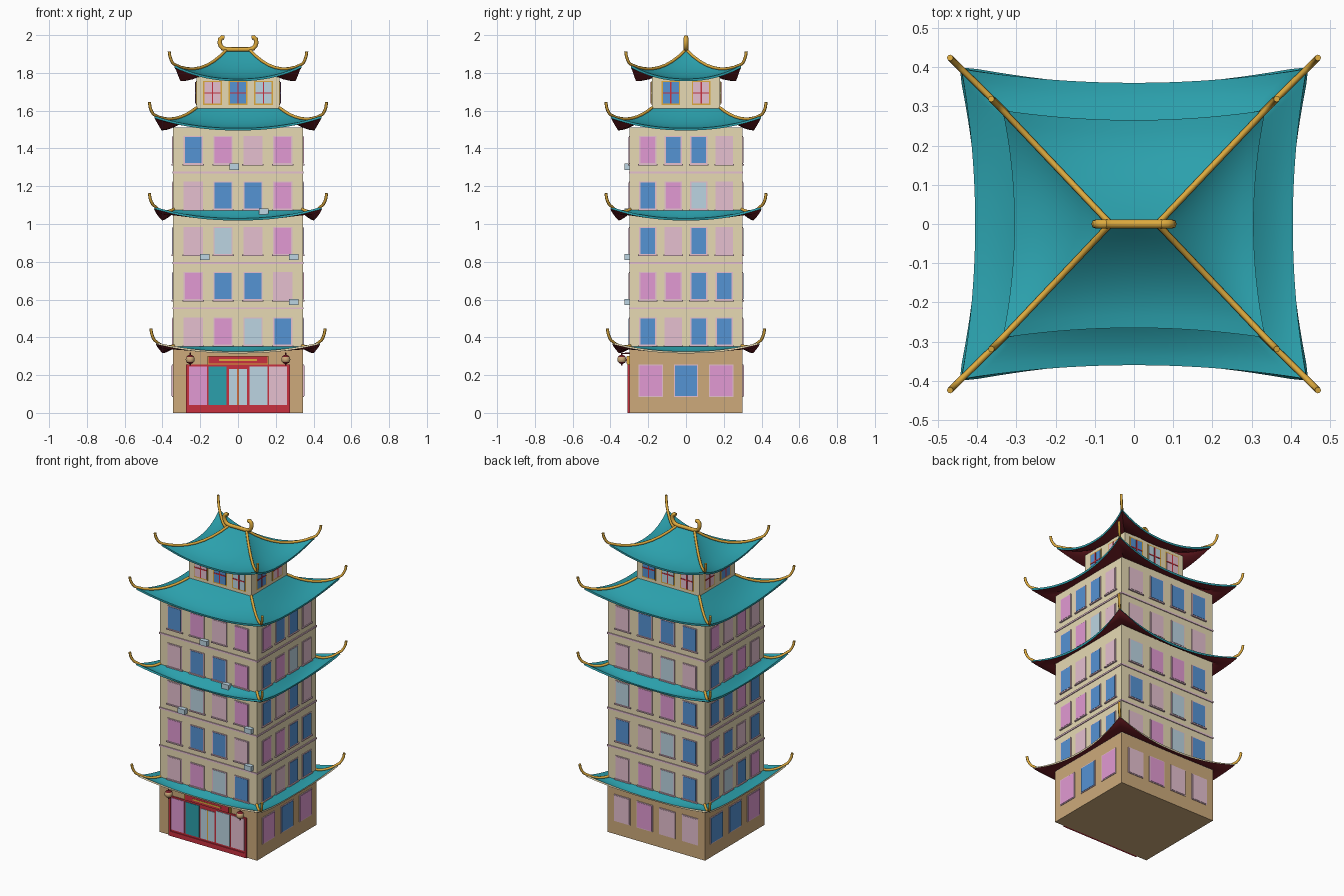
import bpy, bmesh, math
from mathutils import Matrix, Vector

if "Cube" in bpy.data.objects:
    bpy.data.objects.remove(bpy.data.objects["Cube"])


def mat(name, hexa):
    m = bpy.data.materials.new(name)
    c = [int(hexa[i:i + 2], 16) / 255 for i in (0, 2, 4)]
    m.diffuse_color = [v / 12.92 if v < .04045 else ((v + .055) / 1.055) ** 2.4 for v in c] + [1]
    m.use_nodes = True
    m.node_tree.nodes["Principled BSDF"].inputs["Base Color"].default_value = m.diffuse_color
    return m


MATS = {
    'teal': mat('teal tile', '2BA0AC'), 'beige': mat('beige plaster', 'EBDEB7'),
    'tan': mat('tan stone', 'CDAA7B'), 'maroon': mat('maroon soffit', '741E26'),
    'red': mat('red paint', 'C8303F'), 'gold': mat('gold', 'DDAA3E'),
    'b': mat('blue glass', '5593D4'), 'p': mat('pink glass', 'E29AD3'),
    'l': mat('pale mauve', 'E6C0D0'), 'g': mat('grey blue', 'BCD5E2')}


def finish(name, bm, mats):
    me = bpy.data.meshes.new(name)
    bm.to_mesh(me)
    bm.free()
    for k in mats:
        me.materials.append(MATS[k])
    ob = bpy.data.objects.new(name, me)
    bpy.context.collection.objects.link(ob)
    return ob


def smooth(ob, modifier=None):
    bpy.ops.object.select_all(action='DESELECT')
    bpy.context.view_layer.objects.active = ob
    ob.select_set(True)
    if modifier:
        bpy.ops.object.modifier_apply(modifier=modifier)
    bpy.ops.object.shade_smooth_by_angle(angle=math.radians(35))


def boxes(name, items, side=0):
    """items: (x0, x1, y0, y1, z0, z1, colour); side turns the set by quarter turns."""
    bm = bmesh.new()
    used = sorted({i[6] for i in items})
    for x0, x1, y0, y1, z0, z1, col in items:
        m = (Matrix.Rotation(side * math.pi / 2, 4, 'Z')
             @ Matrix.Translation(((x0 + x1) / 2, (y0 + y1) / 2, (z0 + z1) / 2))
             @ Matrix.Diagonal((x1 - x0, y1 - y0, z1 - z0, 1)))
        vs = bmesh.ops.create_cube(bm, size=1, matrix=m)['verts']
        for f in {f for v in vs for f in v.link_faces}:
            f.material_index = used.index(col)
    return finish(name, bm, used)


def plate(u, z, w, h, wall, t, col):
    """Thin plate on a wall, centred at u, with its bottom at z."""
    return (u - w / 2, u + w / 2, -wall - t, -wall + .002, z, z + h, col)


def tube(name, paths, r, col):
    cu = bpy.data.curves.new(name, 'CURVE')
    cu.dimensions = '3D'
    cu.bevel_depth, cu.bevel_resolution, cu.use_fill_caps = r, 2, True
    for pts in paths:
        sp = cu.splines.new('POLY')
        sp.points.add(len(pts) - 1)
        for p, q in zip(sp.points, pts):
            p.co = (*q, 1)
        sp.use_smooth = True
    cu.materials.append(MATS[col])
    ob = bpy.data.objects.new(name, cu)
    bpy.context.collection.objects.link(ob)


def roof(name, inner, mid, corner, zi, ze, lift, power, thick=.012, rim='teal'):
    """Sagging hipped roof with upturned corners, maroon underside and gold hips."""
    def height(s, t):
        return zi - (zi - ze) * (1 - (1 - s) ** power) + lift * s * s * abs(t) ** 2.2
    bm = bmesh.new()
    NT, NS = 20, 8
    for k in range(4):
        a, b = (0, 1) if k % 2 == 0 else (1, 0)
        rot = Matrix.Rotation(k * math.pi / 2, 3, 'Z')
        grid = []
        for i in range(NT + 1):
            t = i / NT * 2 - 1
            row = []
            for j in range(NS + 1):
                s = j / NS
                edge = mid[b] + (corner[b] - mid[b]) * t * t
                p = Vector((t * (inner[a] + (corner[a] - inner[a]) * s),
                            -(inner[b] + (edge - inner[b]) * s), height(s, t)))
                row.append(bm.verts.new(rot @ p))
            grid.append(row)
        for i in range(NT):
            for j in range(NS):
                bm.faces.new((grid[i][j], grid[i][j + 1], grid[i + 1][j + 1], grid[i + 1][j]))
    bmesh.ops.remove_doubles(bm, verts=bm.verts, dist=1e-4)
    bmesh.ops.dissolve_degenerate(bm, edges=bm.edges, dist=1e-5)
    ob = finish(name, bm, ['teal', 'maroon', rim])
    so = ob.modifiers.new('thickness', 'SOLIDIFY')
    so.thickness, so.offset = thick, -1
    so.material_offset, so.material_offset_rim = 1, 2
    smooth(ob, 'thickness')
    # gold hips ending in upswept tips
    paths = []
    for sx in (-1, 1):
        for sy in (-1, 1):
            pts = [(sx * (inner[0] + (corner[0] - inner[0]) * s),
                    sy * (inner[1] + (corner[1] - inner[1]) * s), height(s, 1) + .004)
                   for s in [j / 8 for j in range(9)]]
            for d, dz in ((.01, .011), (.019, .028), (.026, .049), (.029, .073)):
                pts.append((sx * (corner[0] + d), sy * (corner[1] + d), ze + lift + dz))
            paths.append(pts)
    tube(name + '_hips', paths, .008, 'gold')


# Walls
boxes('ground_floor_walls', [(-.345, .345, -.3, .3, 0, .335, 'tan')])
boxes('main_tower_walls', [(-.343, .343, -.298, .298, .335, 1.512, 'beige')])
boxes('top_pavilion_walls', [(-.22, .22, -.18, .18, 1.5, 1.778, 'beige')])
boxes('floor_ledges', [(-.348, .348, -.303, .303, z, z + .01, 'l')
                       for z in (.549, .789, 1.267)])

# Roofs
LOW = dict(mid=(.405, .36), corner=(.44, .395))
roof('lower_roof', (.34, .295), (.4, .355), (.432, .387), .352, .325, .048, 1.3, .01, 'beige')
roof('middle_roof', (.34, .295), zi=1.075, ze=1.03, lift=.06, power=1.4, **LOW)
roof('upper_roof', (.22, .18), zi=1.612, ze=1.507, lift=.065, power=1.7, **LOW)
roof('top_roof', (.06, 0), (.305, .265), (.335, .29), 1.92, 1.768, .072, 2)

# Top ridge with curled ends
curl = [(.06, 1.924), (.08, 1.93), (.092, 1.943), (.097, 1.96), (.094, 1.978),
        (.084, 1.988), (.072, 1.986)]
tube('roof_ridge', [[(-x, 0, z) for x, z in reversed(curl)] + [(x, 0, z) for x, z in curl]],
     .012, 'gold')

# Tower windows: one string per side, floors from bottom to top
SIDES = (('front', .298, .158, .095, 'lpgb pbbl lglp lbbp bplp'),
         ('right', .343, .135, .085, 'blbb ppbb blbl bpgl pbbl'),
         ('back', .298, .158, .095, 'lpgb blgb gppb llgl lbbb'),
         ('left', .343, .135, .085, 'bgbp pblb bbpb bppl plpl'))
for k, (side, wall, pitch, w, rows) in enumerate(SIDES):
    items = []
    for f, row in enumerate(rows.split()):
        for c, col in enumerate(row):
            u, z = (c - 1.5) * pitch, .357 + .24 * f
            items += [plate(u, z, w + .006, .148, wall, .004, 'l'),
                      plate(u, z + .005, w - .006, .138, wall, .006, col),
                      plate(u, z - .006, w + .018, .007, wall, .009, 'l')]
    boxes(side + '_tower_windows', items, k)

# Ground floor windows
for k, side, wall, pitch, w, row in ((1, 'right', .345, .187, .12, 'pbp'),
                                     (2, 'back', .3, .16, .105, 'lpll'),
                                     (3, 'left', .345, .187, .12, 'bbp')):
    items = []
    for c, col in enumerate(row):
        u = (c - (len(row) - 1) / 2) * pitch
        items += [plate(u, .085, w + .008, .17, wall, .004, 'l'),
                  plate(u, .09, w - .002, .16, wall, .006, col)]
    boxes(side + '_ground_windows', items, k)

# Pavilion windows with gold frames and red crossbars
for k, side, wall, pitch, row in ((0, 'front', .18, .135, 'lbg'), (1, 'right', .22, .16, 'bl'),
                                  (2, 'back', .18, .135, 'bgl'), (3, 'left', .22, .16, 'lb')):
    items = []
    for c, col in enumerate(row):
        u = (c - (len(row) - 1) / 2) * pitch
        items += [plate(u, 1.63, .098, .128, wall, .003, 'gold'),
                  plate(u, 1.637, .084, .114, wall, .005, col),
                  plate(u, 1.637, .007, .114, wall, .0075, 'red'),
                  plate(u, 1.69, .084, .007, wall, .007, 'red')]
    boxes(side + '_pavilion_windows', items, k)

# Shopfront: red frame, panes, double door with gold handles
shop = [plate(0, 0, .55, .255, .3, .005, 'red'), plate(0, 0, .55, .03, .3, .01, 'red')]
for u, w, col in ((-.212, .094, 'p'), (-.108, .096, 'teal'), (-.026, .044, 'g'),
                  (.026, .044, 'g'), (.108, .096, 'g'), (.212, .094, 'l')):
    shop.append(plate(u, .042, w, .203 if w > .05 else .19, .3, .008, col))
shop += [plate(0, .042, .007, .19, .3, .0095, 'gold')]
shop += [plate(s * .268, 0, .014, .255, .3, .0095, 'red') for s in (-1, 1)]
boxes('shopfront', shop)
boxes('sign_board', [plate(0, .257, .325, .045, .3, .012, 'gold'),
                     plate(0, .261, .31, .038, .3, .016, 'red'),
                     plate(0, .274, .2, .01, .3, .018, 'gold')])

# Lanterns hanging beside the sign
for s, side in ((-1, 'left'), (1, 'right')):
    bm = bmesh.new()
    bmesh.ops.create_uvsphere(bm, u_segments=16, v_segments=10, radius=.024,
                              matrix=Matrix.Translation((s * .253, -.34, .283)))
    for f in bm.faces:
        f.material_index = int(abs(f.calc_center_median().z - .283) > .014)
    smooth(finish(side + '_lantern', bm, ['tan', 'maroon']))
    tube(side + '_lantern_hook', [[(s * .253, -.298, .315), (s * .253, -.34, .315),
                                   (s * .253, -.34, .25)]], .004, 'maroon')

# Air conditioners on the front wall
boxes('air_conditioners', [(x - .025, x + .025, -.326, -.295, z - .016, z + .016, 'g')
                           for x, z in ((-.02, 1.303), (.137, 1.066), (-.175, .825),
                                        (.295, .825), (.295, .587))])
